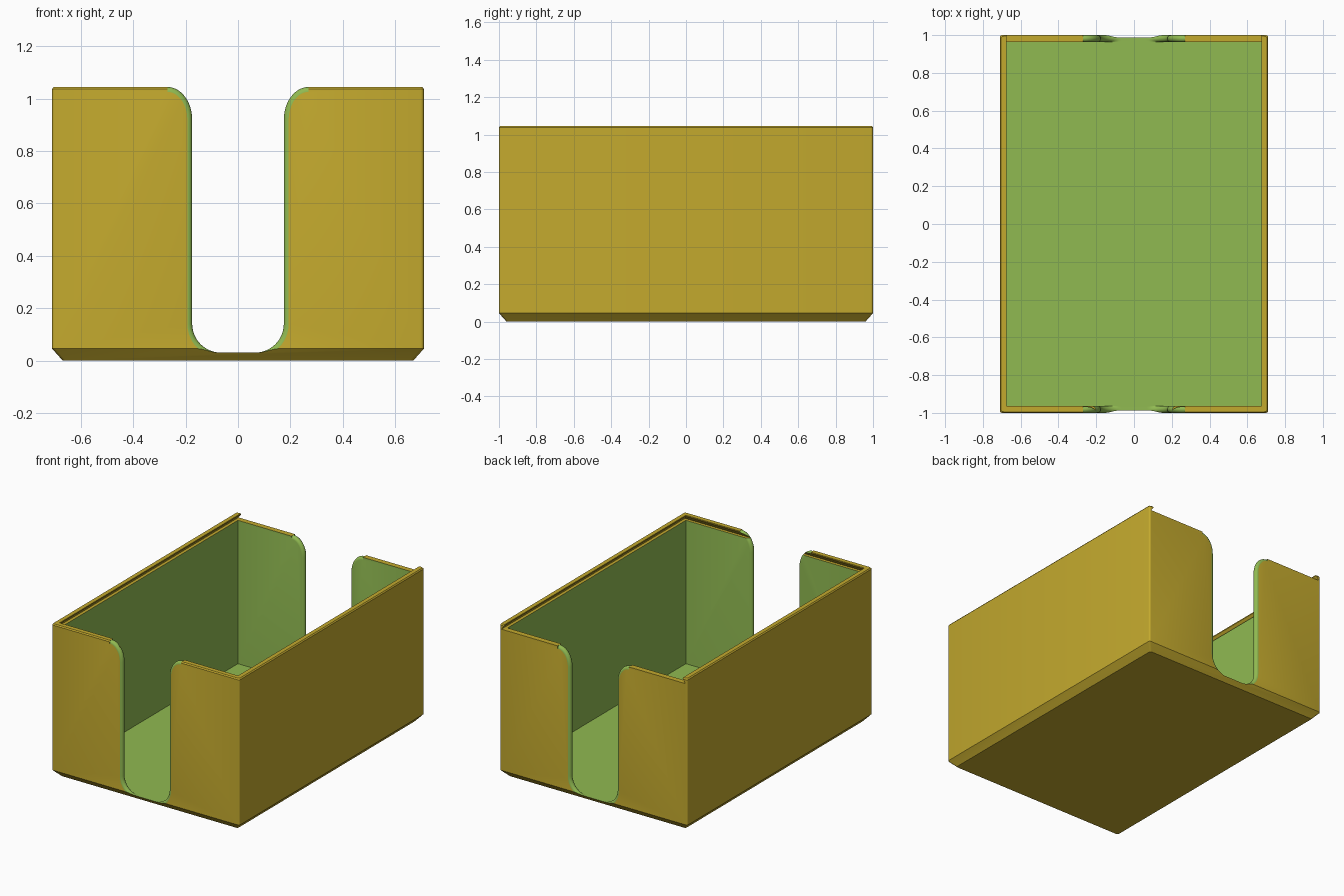
import bpy, bmesh
from math import sin, cos, pi, radians, sqrt

default = bpy.data.objects.get("Cube")
if default:
    bpy.data.objects.remove(default, do_unlink=True)


def material(name, rgb):
    m = bpy.data.materials.new(name)
    m.use_nodes = True
    m.diffuse_color = (*rgb, 1)
    m.node_tree.nodes["Principled BSDF"].inputs["Base Color"].default_value = (*rgb, 1)
    return m


GOLD, GREEN = 0, 1
MATERIALS = [material("gold", (0.55, 0.40, 0.027)),
             material("leaf green", (0.28, 0.49, 0.083))]

HX, HY, TOP = 0.71, 1.0, 1.045      # outer half sizes and height
INX, INY, FLOOR = 0.675, 0.963, 0.03  # inner half sizes and floor level
LEDGE = 1.01                        # bottom of the lid groove


def loft(name, rings, index):
    """Skin a stack of equal-length rings and cap both ends."""
    bm = bmesh.new()
    rows = [[bm.verts.new(p) for p in ring] for ring in rings]
    n = len(rows[0])
    for a, b in zip(rows, rows[1:]):
        for i in range(n):
            j = (i + 1) % n
            bm.faces.new((a[i], a[j], b[j], b[i]))
    bm.faces.new(rows[0][::-1])
    bm.faces.new(rows[-1])
    bmesh.ops.recalc_face_normals(bm, faces=bm.faces)
    for f in bm.faces:
        f.material_index = index
    mesh = bpy.data.meshes.new(name)
    bm.to_mesh(mesh)
    bm.free()
    for m in MATERIALS:
        mesh.materials.append(m)
    ob = bpy.data.objects.new(name, mesh)
    bpy.context.collection.objects.link(ob)
    return ob


def rounded_rect(hx, hy, z, r=0.012, steps=4):
    pts = []
    for q, (sx, sy) in enumerate([(1, 1), (-1, 1), (-1, -1), (1, -1)]):
        for k in range(steps + 1):
            a = (q + k / steps) * pi / 2
            pts.append((sx * (hx - r) + r * cos(a), sy * (hy - r) + r * sin(a), z))
    return pts


def rect(x, y0, y1, z):
    return [(-x, y0, z), (x, y0, z), (x, y1, z), (-x, y1, z)]


def slot_ring(y, d, top, steps=12):
    """U-shaped slot outline with flared mouth, grown by d into the wall."""
    half = []
    for k in range(steps + 1):
        a = (k / steps - 1) * pi / 2
        half.append((0.065 + (0.11 + d) * cos(a), max(FLOOR, 0.14 + (0.11 + d) * sin(a))))
    for k in range(steps + 1):
        a = pi - k / steps * pi / 2
        half.append((0.27 + (0.095 - d) * cos(a), top - 0.125 + (0.125 - d) * sin(a)))
    half.append((0.27, 1.2))
    return [(x, y, z) for x, z in half] + [(-x, y, z) for x, z in reversed(half)]


def slot_cutter(name, side, top):
    mid, r = (HY + INY) / 2, (HY - INY) / 2
    rings = [slot_ring(side * (INY - 0.02), r, top)]
    for k in range(9):
        t = -r * cos(k / 8 * pi)
        rings.append(slot_ring(side * (mid + t), r - sqrt(max(0, r * r - t * t)), top))
    rings.append(slot_ring(side * (HY + 0.05), r, top))
    return loft(name, rings, GREEN)


# Outer body with chamfered base and softened rim
box = loft("box", [rounded_rect(HX - 0.04, HY - 0.04, 0),
                   rounded_rect(HX, HY, 0.045),
                   rounded_rect(HX, HY, TOP - 0.008),
                   rounded_rect(HX - 0.006, HY - 0.006, TOP)], GOLD)

# Cavity, dovetail lid groove open at the back, and the two finger slots
cutters = [
    loft("cavity_cutter", [rect(INX, -INY, INY, FLOOR),
                           rect(INX, -INY, INY, LEDGE + 0.01)], GREEN),
    loft("lid_groove_cutter", [rect(INX + 0.021, -INY - 0.021, 1.2, LEDGE),
                               rect(INX, -INY, 1.2, TOP - 0.007),
                               rect(INX, -INY, 1.2, 1.2)], GOLD),
    slot_cutter("front_slot_cutter", -1, TOP),
    slot_cutter("back_slot_cutter", 1, LEDGE),
]

bpy.context.view_layer.objects.active = box
for cutter in cutters:
    cutter.hide_render = True
    mod = box.modifiers.new(cutter.name, "BOOLEAN")
    mod.operation = "DIFFERENCE"
    mod.solver = "EXACT"
    mod.object = cutter
    bpy.ops.object.modifier_apply(modifier=mod.name)
    bpy.data.objects.remove(cutter, do_unlink=True)

bpy.ops.object.select_all(action="DESELECT")
box.select_set(True)
bpy.ops.object.shade_smooth_by_angle(angle=radians(30))
